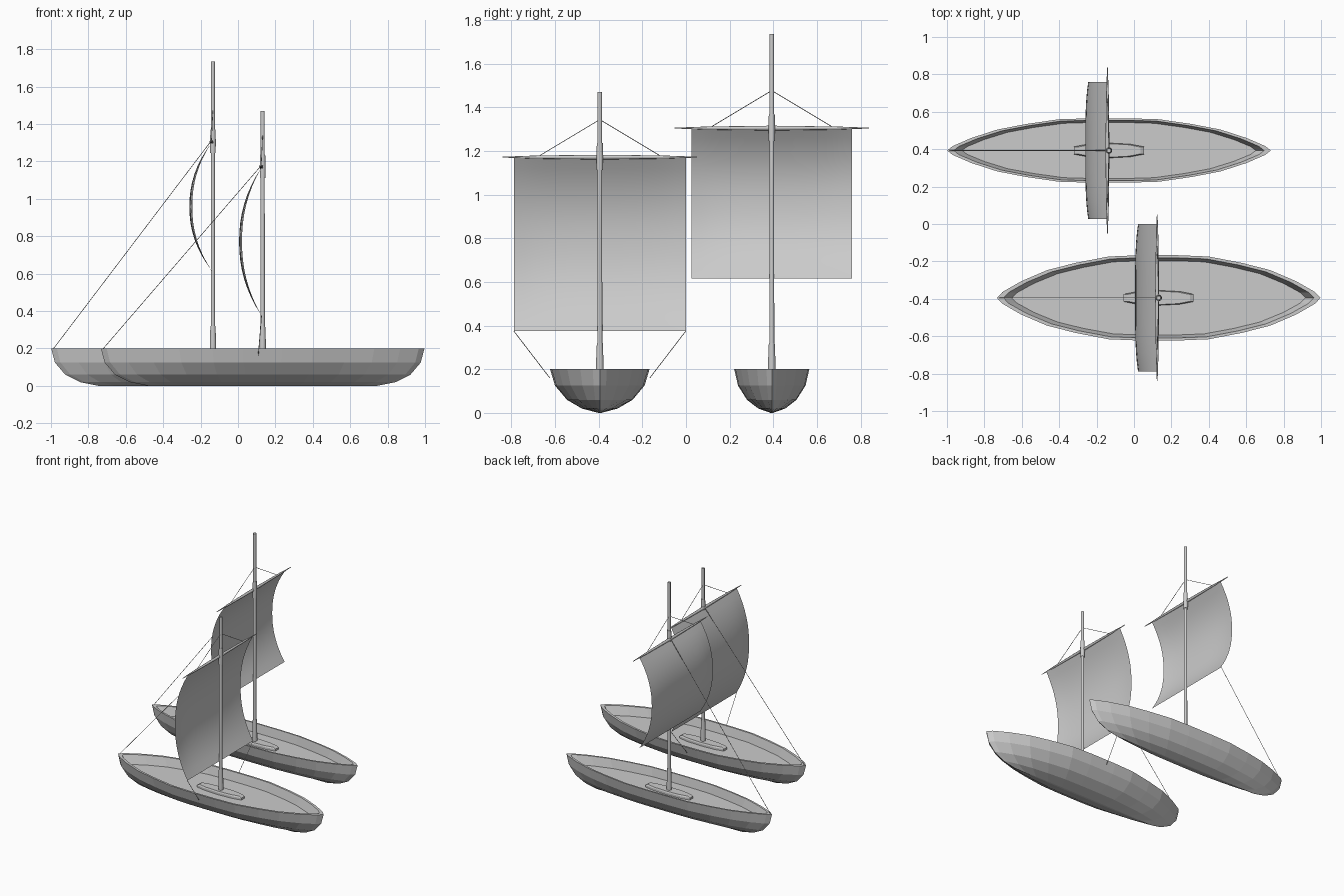
import bpy, bmesh, math
from mathutils import Vector

if "Cube" in bpy.data.objects:
    bpy.data.objects.remove(bpy.data.objects["Cube"])


def make_object(name, bm, smooth=False):
    bmesh.ops.recalc_face_normals(bm, faces=bm.faces)
    me = bpy.data.meshes.new(name)
    bm.to_mesh(me)
    bm.free()
    ob = bpy.data.objects.new(name, me)
    bpy.context.collection.objects.link(ob)
    for p in me.polygons:
        p.use_smooth = smooth
    return ob


def loft(name, rings, cap_first=True, cap_last=True):
    bm = bmesh.new()
    vs = [[bm.verts.new(p) for p in r] for r in rings]
    n = len(vs[0])
    for a, b in zip(vs, vs[1:]):
        for i in range(n):
            j = (i + 1) % n
            bm.faces.new((a[i], a[j], b[j], b[i]))
    if cap_first:
        bm.faces.new(vs[0])
    if cap_last:
        bm.faces.new(vs[-1])
    return make_object(name, bm)


def spar(name, origin, axis, profile, sides=12):
    """Round bar along an axis, profile = (distance, radius) pairs."""
    axis = Vector(axis).normalized()
    u = axis.orthogonal().normalized()
    v = axis.cross(u)
    rings = []
    for d, r in profile:
        rings.append([Vector(origin) + axis * d
                      + r * (u * math.cos(2 * math.pi * i / sides) + v * math.sin(2 * math.pi * i / sides))
                      for i in range(sides)])
    ob = loft(name, rings)
    for p in ob.data.polygons:
        p.use_smooth = len(p.vertices) == 4
    return ob


def rope(name, a, b, r=0.0018):
    d = Vector(b) - Vector(a)
    return spar(name, a, d, [(0, r), (d.length, r)], 6)


# Half plan of the hull: (fraction of length, fraction of beam)
PLAN = [(1, 0), (.965, .14), (.85, .39), (.69, .65), (.515, .82), (.31, .97), (.12, 1)]


def plan_ring(cx, cy, length, beam, z):
    q = [(s * length, w * beam) for s, w in PLAN]
    top = q + [(-x, w) for x, w in reversed(q)]
    pts = top + [(x, -w) for x, w in reversed(top[1:-1])]
    return [(cx + x, cy + y, z) for x, y in pts]


def sail(name, cx, cy, half, z0, z1, depth):
    bm = bmesh.new()
    nu, nv = 16, 16
    grid = []
    for j in range(nv + 1):
        t = j / nv
        row = []
        for i in range(nu + 1):
            s = 2 * i / nu - 1
            belly = (1 - abs(2 * t - 1) ** 2.2)
            x = cx - depth * belly * (1 - 0.13 * abs(s) ** 4)
            row.append(bm.verts.new((x, cy + s * half, z0 + (z1 - z0) * t)))
        grid.append(row)
    for j in range(nv):
        for i in range(nu):
            bm.faces.new((grid[j][i], grid[j][i + 1], grid[j + 1][i + 1], grid[j + 1][i]))
    return make_object(name, bm, True)


def boat(tag, cx, cy, beam, mast_top, yard_z, sail_half, sail_z, sheets):
    # Open hull: keel up the outside, over the rim, down to the deck
    levels = [(.61, .03, 0), (.71, .36, .02), (.79, .66, .06), (.845, .90, .125),
              (.865, 1, .2), (.83, .94, .2), (.785, .87, .135)]
    loft(tag + "_hull", [plan_ring(cx, cy, l, w * beam, z) for l, w, z in levels])

    # Mast foot plate on the deck
    half = [(.187, .02), (.115, .034), (0, .04), (-.115, .034), (-.187, .02)]
    outline = half + [(x, -y) for x, y in reversed(half)]
    loft(tag + "_mast_plate", [[(cx + x * k, cy + y * k, z) for x, y in outline]
                               for k, z in ((1, .13), (1, .15), (.9, .16))])

    # Mast with foot sleeve and yard collar
    spar(tag + "_mast", (cx, cy, 0), (0, 0, 1), [(.13, .012), (mast_top, .011)])
    spar(tag + "_mast_sleeve", (cx, cy, 0), (0, 0, 1), [(.13, .018), (.25, .017), (.32, .014)])
    spar(tag + "_mast_collar", (cx, cy, yard_z), (0, 0, 1), [(-.06, .015), (0, .016), (.065, .014)])

    # Tapered yard
    yx = cx - .008
    spar(tag + "_yard", (yx, cy, yard_z), (0, 1, 0),
         [(-.445, .002), (-.3, .007), (0, .011), (.3, .007), (.445, .002)], 8)

    # Sail and rigging
    sail(tag + "_sail", cx - .006, cy, sail_half, sail_z, yard_z - .003, .12)
    rope(tag + "_stay", (cx - .852, cy, .2), (yx - .005, cy, yard_z))
    for side, word in ((-1, "near"), (1, "far")):
        rope(f"{tag}_lift_{word}", (cx, cy, yard_z + .172), (yx, cy + side * .28, yard_z + .004))
        if sheets:
            rope(f"{tag}_sheet_{word}", (cx - .006, cy + side * sail_half, sail_z),
                 (cx - .024, cy + side * (beam + .001), .16))


boat("front_boat", .132, -.395, .228, 1.47, 1.172, .394, .375, True)
boat("rear_boat", -.134, .393, .172, 1.735, 1.305, .367, .615, False)
